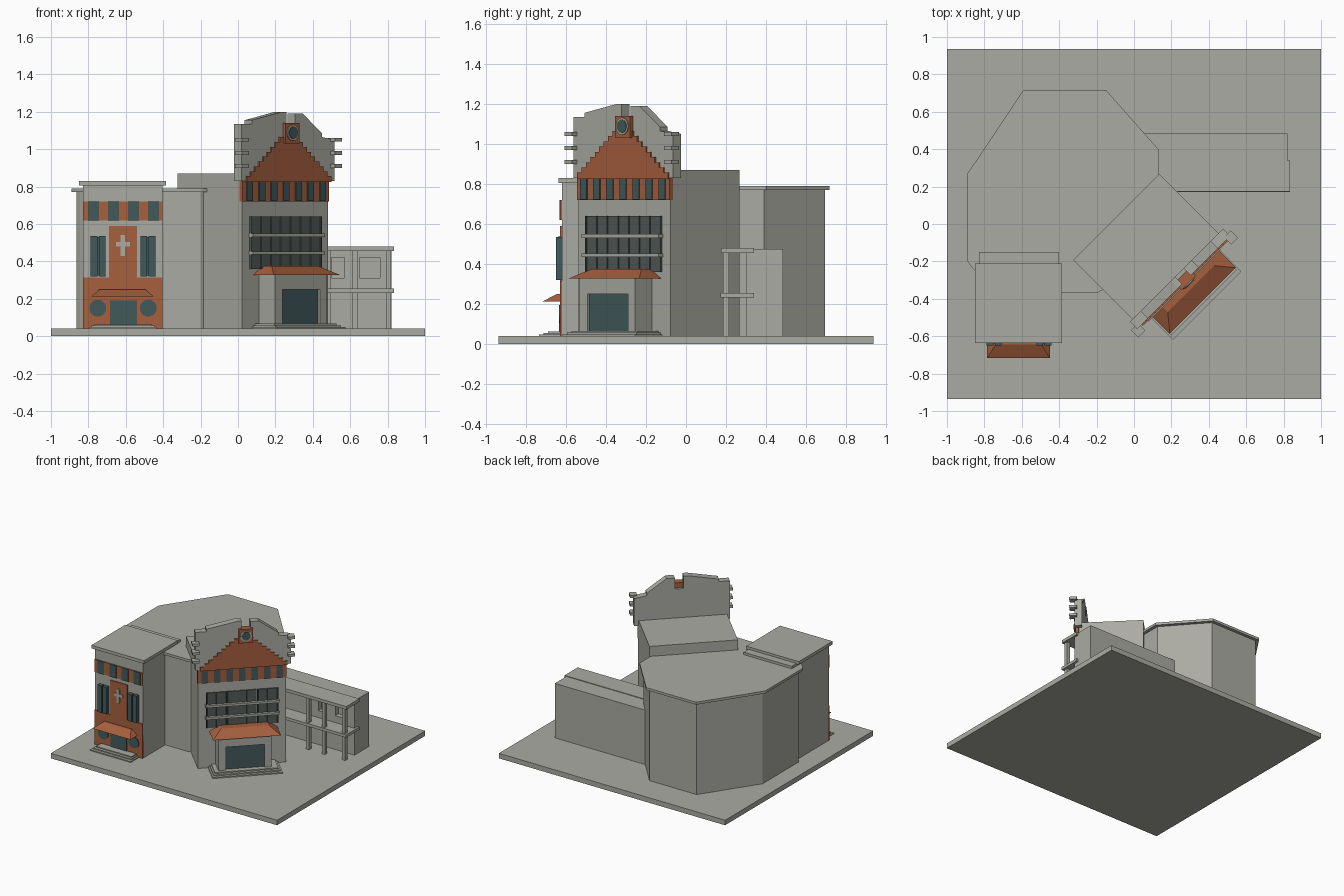
import bpy, bmesh, math
from mathutils import Matrix

if "Cube" in bpy.data.objects:
    bpy.data.objects.remove(bpy.data.objects["Cube"])

TURN = Matrix.Rotation(math.radians(45), 4, 'Z')   # corner tower faces front right
FLAT = Matrix.Identity(4)


def material(name, rgb):
    m = bpy.data.materials.new(name)
    m.diffuse_color = (*rgb, 1)
    m.use_nodes = True
    m.node_tree.nodes["Principled BSDF"].inputs["Base Color"].default_value = m.diffuse_color
    return m


STONE = material("stone grey", (0.41, 0.41, 0.37))
BRICK = material("brick orange", (0.38, 0.115, 0.048))
TEAL = material("teal glass", (0.055, 0.10, 0.105))
SLATE = material("slate glass", (0.085, 0.10, 0.095))


def loft(name, rings, mat, frame=FLAT):
    """Closed solid through two rings of points."""
    bm = bmesh.new()
    a, b = [[bm.verts.new(p) for p in ring] for ring in rings]
    n = len(a)
    bm.faces.new(a[::-1])
    bm.faces.new(b)
    for i in range(n):
        j = (i + 1) % n
        bm.faces.new((a[i], a[j], b[j], b[i]))
    bmesh.ops.recalc_face_normals(bm, faces=bm.faces)
    me = bpy.data.meshes.new(name)
    bm.to_mesh(me)
    bm.free()
    me.materials.append(mat)
    ob = bpy.data.objects.new(name, me)
    ob.matrix_world = frame
    bpy.context.collection.objects.link(ob)
    return ob


def plan(name, pts, z0, z1, mat, frame=FLAT):
    return loft(name, [[(x, y, z) for x, y in pts] for z in (z0, z1)], mat, frame)


def profile(name, pts, y0, y1, mat, frame=FLAT):
    return loft(name, [[(x, y, z) for x, z in pts] for y in (y0, y1)], mat, frame)


def box(name, x0, x1, y0, y1, z0, z1, mat, frame=FLAT):
    return plan(name, [(x0, y0), (x1, y0), (x1, y1), (x0, y1)], z0, z1, mat, frame)


def disc(name, x, z, r, y0, y1, mat, frame=FLAT):
    pts = [(x + r * math.cos(i * math.tau / 24), z + r * math.sin(i * math.tau / 24))
           for i in range(24)]
    return profile(name, pts, y0, y1, mat, frame)


def awning(name, x0, x1, yf, yb, z0, z1, inset, lip, frame=FLAT):
    """Hipped canopy against a wall."""
    low = [(x0, yf, z0), (x1, yf, z0), (x1, yb, z0), (x0, yb, z0)]
    high = [(x0 + inset, yb - lip, z1), (x1 - inset, yb - lip, z1),
            (x1 - inset, yb, z1), (x0 + inset, yb, z1)]
    return loft(name, [low, high], BRICK, frame)


def steps(name, x0, x1, yf, yb, rise, frame=FLAT):
    for i in range(3):
        box(name, x0 + i * .012, x1 - i * .012, yf + i * .022, yb,
            .035 + i * rise, .04 + (i + 1) * rise, STONE, frame)


# Ground plate
box("ground_plate", -1, 1, -.935, .935, 0, .04, STONE)

# Many-sided hall with overhanging roof slab
HALL = [(-.59, .717), (-.15, .717), (.13, .40), (.13, -.05), (-.165, -.35),
        (-.19, -.365), (-.74, -.365), (-.87, -.23), (-.89, -.2), (-.89, .27)]
CX, CY = -.38, .175
plan("hall_walls", [(CX + (x - CX) * .95, CY + (y - CY) * .955) for x, y in HALL],
     .03, .775, STONE)
plan("hall_roof", HALL, .77, .79, STONE)

# Left building
box("left_block", -.83, -.405, -.62, -.15, .03, .81, STONE)
box("left_roof", -.85, -.385, -.637, -.21, .805, .83, STONE)
box("left_brick_base", -.83, -.405, -.628, -.61, .04, .315, BRICK)
box("left_brick_panel", -.69, -.54, -.628, -.61, .315, .59, BRICK)
box("left_brick_band", -.83, -.405, -.628, -.61, .62, .72, BRICK)
for i in range(4):
    x = -.772 + i * .107
    box("left_band_window", x - .029, x + .029, -.632, -.61, .62, .72, TEAL)
for x in (-.748, -.482):
    for d in (-.022, .022):
        box("left_tall_window", x + d - .018, x + d + .018, -.65, -.61, .32, .535, TEAL)
    box("left_window_middle", x - .006, x + .006, -.64, -.61, .325, .53, TEAL)
for x in (-.75, -.48):
    disc("round_window", x, .15, .045, -.634, -.61, TEAL)
box("left_door", -.685, -.54, -.634, -.61, .05, .19, TEAL)
box("cross_upright", -.627, -.605, -.636, -.61, .43, .54, STONE)
box("cross_arm", -.653, -.578, -.636, -.61, .48, .503, STONE)
awning("left_awning", -.785, -.45, -.717, -.62, .213, .25, .045, .025)
steps("left_step", -.795, -.435, -.733, -.61, .008)

# Right annex with open gallery
box("annex_block", .0, .82, .34, .485, .03, .475, STONE)
box("annex_roof", .05, .835, .175, .34, .455, .48, STONE)
box("gallery_floor", .2, .835, .172, .34, .232, .255, STONE)
for x in (.485, .625, .805):
    box("gallery_post", x - .013, x + .013, .185, .215, .03, .46, STONE)
# Gallery back wall pierced by window openings
for z0, z1 in ((.03, .31), (.42, .46)):
    box("gallery_wall", .1, .82, .30, .345, z0, z1, STONE)
for x0, x1 in ((.1, .50), (.57, .65), (.76, .82)):
    box("gallery_pier", x0, x1, .30, .345, .31, .42, STONE)

# Corner tower body, local x along the facade and -y outward
F = -.395
box("tower_body", -.365, .285, F, .093, .03, .87, STONE, TURN)

# Broken-topped parapet
PARAPET = [(-.385, .83), (.318, .83), (.318, 1.05), (.225, 1.065), (.225, 1.085),
           (.08, 1.19), (.02, 1.19), (.02, 1.10), (-.045, 1.10), (-.045, 1.20),
           (-.075, 1.20), (-.305, 1.155), (-.305, 1.135), (-.385, 1.135)]
profile("parapet", PARAPET, -.41, -.355, STONE, TURN)
for x in (-.385, .318):
    for z in (.91, .98, 1.05):
        box("parapet_fin", x - .028, x + .024, -.445, -.39, z - .01, z + .01, STONE, TURN)

# Stepped brick gable with clock pier
N = 9
stair = [(.32 - i * .031, .83 + .026 * k) for i in range(N) for k in (i, i + 1)]
stair[0] = (.32, .825)
pts = [(-.03 + x, z) for x, z in stair] + [(-.03 - x, z) for x, z in stair[::-1]]
profile("stepped_gable", pts, -.418, -.40, BRICK, TURN)
box("clock_pier", -.07, .036, -.43, -.375, 1.03, 1.14, BRICK, TURN)
disc("clock_rim", -.017, 1.088, .043, -.436, -.42, STONE, TURN)
disc("clock_face", -.017, 1.088, .033, -.439, -.42, TEAL, TURN)

# Brick band with windows
box("tower_brick_band", -.367, .287, -.402, -.38, .72, .83, BRICK, TURN)
for i in range(7):
    x = -.04 + (i - 3) * .092
    box("tower_band_window", x - .023, x + .023, -.408, -.38, .722, .825, TEAL, TURN)

# Large window grid with sills
for i in range(7):
    x = -.04 + (i - 3) * .075
    box("grid_window", x - .031, x + .031, -.403, -.38, .36, .64, SLATE, TURN)
for i in range(8):
    x = -.04 + (i - 3.5) * .075
    box("grid_mullion", x - .004, x + .004, -.408, -.38, .36, .64, SLATE, TURN)
for z in (.445, .54):
    box("grid_sill", -.312, .232, -.425, -.38, z - .009, z + .009, STONE, TURN)

# Entrance porch
for x0, x1 in ((-.235, -.18), (.105, .155)):
    box("porch_jamb", x0, x1, -.515, -.38, .03, .335, STONE, TURN)
box("porch_lintel", -.18, .105, -.515, -.38, .25, .335, STONE, TURN)
box("porch_door", -.18, .105, -.50, -.38, .04, .25, TEAL, TURN)
awning("porch_awning", -.28, .22, -.55, -.39, .328, .375, .075, .07, TURN)
steps("porch_step", -.29, .226, -.585, -.38, .009, TURN)
